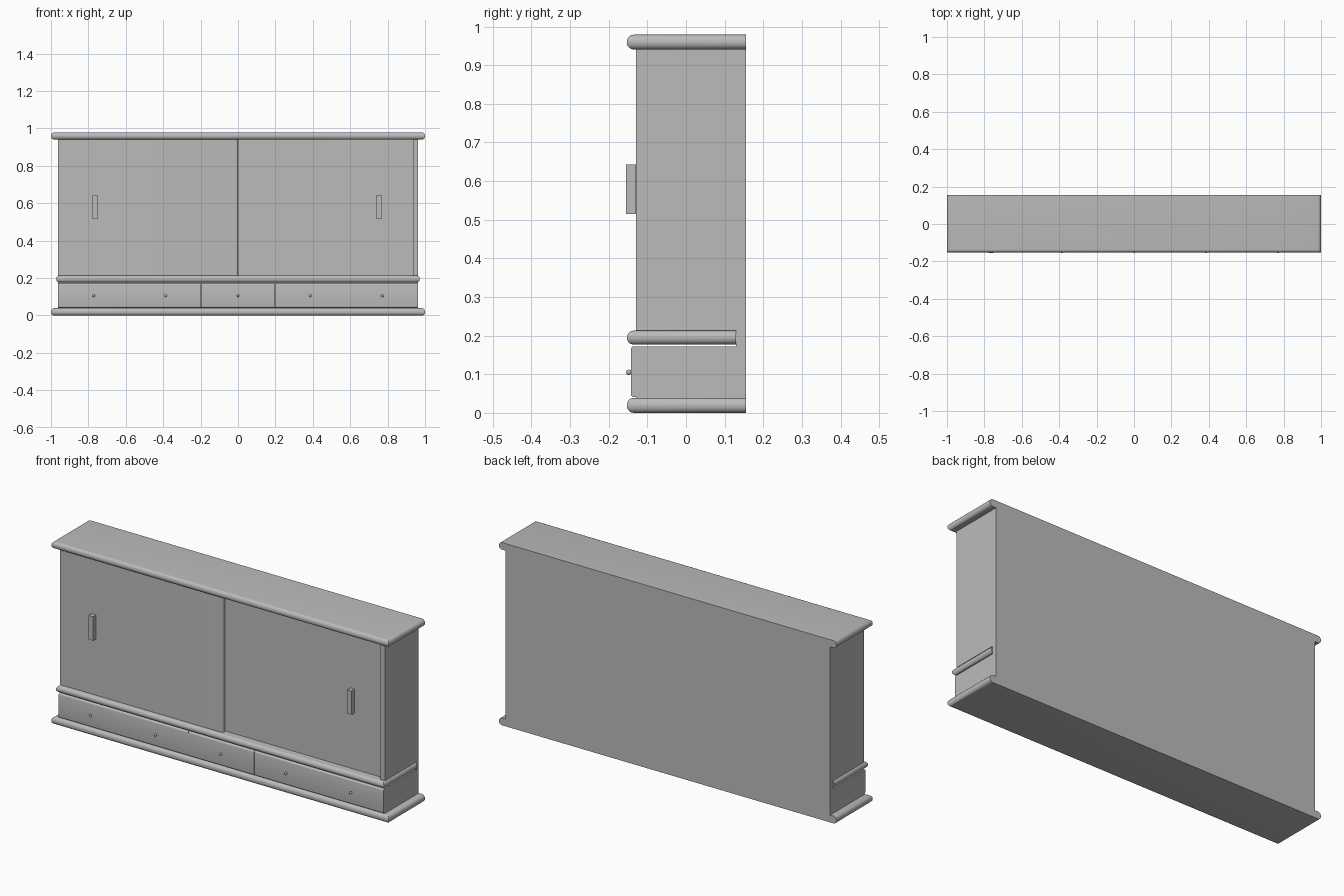
import bpy, bmesh
from mathutils import Vector

cube = bpy.data.objects.get("Cube")
if cube:
    bpy.data.objects.remove(cube, do_unlink=True)

grey = bpy.data.materials.new("plain grey")
grey.use_nodes = True
grey.diffuse_color = (0.5, 0.5, 0.5, 1)
grey.node_tree.nodes["Principled BSDF"].inputs["Base Color"].default_value = (0.5, 0.5, 0.5, 1)


def finish(bm, name):
    mesh = bpy.data.meshes.new(name)
    bm.to_mesh(mesh)
    bm.free()
    obj = bpy.data.objects.new(name, mesh)
    bpy.context.collection.objects.link(obj)
    mesh.materials.append(grey)
    bpy.ops.object.select_all(action='DESELECT')
    obj.select_set(True)
    bpy.context.view_layer.objects.active = obj
    bpy.ops.object.shade_smooth_by_angle()
    return obj


def box(name, x, y, z, radius=0, rule=None, segments=5):
    """Box from (min, max) ranges; edges chosen by rule(midpoint, direction) are rounded."""
    bm = bmesh.new()
    bmesh.ops.create_cube(bm, size=1)
    for v in bm.verts:
        v.co = Vector([(r[0] + r[1]) / 2 + c * (r[1] - r[0]) for r, c in zip((x, y, z), v.co)])
    if radius:
        edges = [e for e in bm.edges if rule((e.verts[0].co + e.verts[1].co) / 2,
                                             (e.verts[1].co - e.verts[0].co).normalized())]
        bmesh.ops.bevel(bm, geom=edges, offset=radius, segments=segments,
                        profile=0.5, affect='EDGES')
    return finish(bm, name)


FRONT, BACK, REAR = -0.13, 0.13, 0.155
SIDE = 0.963


# Half-round boards: every horizontal edge except along the back
def board(name, half_width, back, z):
    box(name, (-half_width, half_width), (-0.153, back), z, 0.0175,
        lambda m, d: abs(d.z) < 0.5 and m.y < back - 0.01)


board("top_board", 1.0, REAR, (0.941, 0.979))
board("middle_moulding", 0.972, BACK, (0.177, 0.213))
board("base_board", 1.0, REAR, (0.0, 0.039))

# Carcass
box("back_panel", (-SIDE, SIDE), (BACK, REAR), (0.039, 0.941))
for side, s in (("left", 1), ("right", -1)):
    box(side + "_side_panel", sorted((s * SIDE, s * 0.935)), (FRONT, BACK), (0.213, 0.941))
box("drawer_case", (-SIDE, SIDE), (FRONT, BACK), (0.039, 0.172))

# Sliding doors, one running in front of the other
box("front_sliding_door", (-0.935, 0.0), (-0.129, -0.108), (0.213, 0.941), 0.01,
    lambda m, d: abs(d.z) > 0.5 and m.x > -0.1 and m.y < -0.12)
box("rear_sliding_door", (-0.03, 0.935), (-0.106, -0.085), (0.213, 0.941))

# Door handles
for name, x, y in (("front_door_handle", -0.764, -0.129), ("rear_door_handle", 0.753, -0.106)):
    box(name, (x - 0.013, x + 0.013), (y - 0.026, y), (0.515, 0.643))

# Drawer fronts with softened face edges
for name, x in (("right_drawer", (-SIDE, -0.197)), ("middle_drawer", (-0.195, 0.195)),
                ("left_drawer", (0.197, SIDE))):
    box(name, x, (-0.143, FRONT), (0.041, 0.172), 0.008,
        lambda m, d: m.y < -0.14 and abs(d.x) > 0.5, 4)

# Drawer knobs
for i in range(-2, 3):
    bm = bmesh.new()
    bmesh.ops.create_uvsphere(bm, u_segments=16, v_segments=10, radius=0.007)
    bmesh.ops.translate(bm, verts=bm.verts, vec=(i * 0.386, -0.148, 0.105))
    finish(bm, "drawer_knob")
